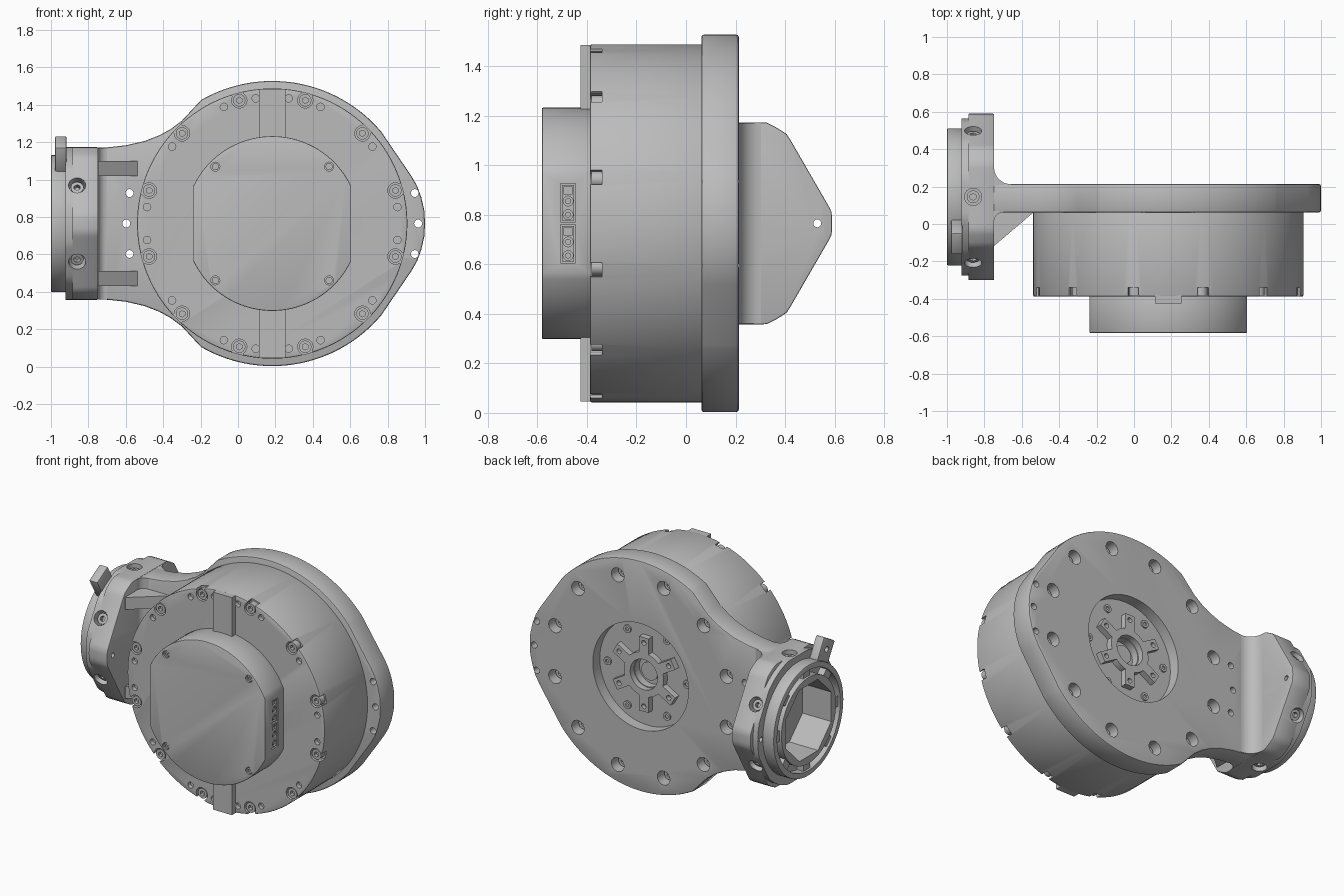
import bpy, bmesh
from math import sin, cos, radians, pi
from mathutils import Vector, Matrix

if "Cube" in bpy.data.objects:
    bpy.data.objects.remove(bpy.data.objects["Cube"], do_unlink=True)

metal = bpy.data.materials.new("machined_grey")
metal.use_nodes = True
GREY = (0.5, 0.5, 0.5, 1)
metal.diffuse_color = GREY
metal.node_tree.nodes["Principled BSDF"].inputs["Base Color"].default_value = GREY

CX, CZ = 0.183, 0.765      # motor axis, runs along y
RY = 0.145                 # coupling axis, runs along x at height CZ


def finish(name, bm):
    bmesh.ops.recalc_face_normals(bm, faces=bm.faces)
    mesh = bpy.data.meshes.new(name)
    bm.to_mesh(mesh)
    bm.free()
    mesh.materials.append(metal)
    ob = bpy.data.objects.new(name, mesh)
    bpy.context.collection.objects.link(ob)
    return ob


def prism(name, outline, axis, a, b):
    """Extrude a 2D outline along an axis from a to b."""
    place = {"x": lambda u, v, t: (t, u, v), "y": lambda u, v, t: (u, t, v),
             "z": lambda u, v, t: (u, v, t)}[axis]
    bm = bmesh.new()
    face = bm.faces.new([bm.verts.new(place(u, v, a)) for u, v in outline])
    new = bmesh.ops.extrude_face_region(bm, geom=[face])["geom"]
    move = Vector(place(0, 0, b - a))
    bmesh.ops.translate(bm, vec=move, verts=[g for g in new if isinstance(g, bmesh.types.BMVert)])
    return finish(name, bm)


def rods(name, items, sides=24):
    """Cylinders given as (start, end, radius), joined in one object."""
    bm = bmesh.new()
    for p, q, r in items:
        p, q = Vector(p), Vector(q)
        rot = (q - p).to_track_quat("Z", "Y").to_matrix().to_4x4()
        bmesh.ops.create_cone(bm, cap_ends=True, segments=sides, radius1=r, radius2=r,
                              depth=(q - p).length, matrix=Matrix.Translation((p + q) / 2) @ rot)
    return finish(name, bm)


def apply(ob, mod):
    bpy.context.view_layer.objects.active = ob
    bpy.ops.object.modifier_apply(modifier=mod.name)


def cut(ob, *cutters):
    for c in cutters:
        m = ob.modifiers.new("cut", "BOOLEAN")
        m.operation, m.solver, m.object = "DIFFERENCE", "EXACT", c
        apply(ob, m)
        bpy.data.objects.remove(c, do_unlink=True)
    return ob


def bevel(ob, width, segments=2):
    m = ob.modifiers.new("bevel", "BEVEL")
    m.width, m.segments, m.limit_method, m.angle_limit = width, segments, "ANGLE", radians(40)
    apply(ob, m)
    return ob


def box(name, x, y, z):
    return prism(name, [(x[0], y[0]), (x[1], y[0]), (x[1], y[1]), (x[0], y[1])], "z", *z)


def motor(r, deg, y):
    return (CX + r * cos(radians(deg)), y, CZ + r * sin(radians(deg)))


def coupling(r, deg, x):
    return (x, RY + r * cos(radians(deg)), CZ + r * sin(radians(deg)))


def arc(cx, cy, r, a, b, n):
    return [(cx + r * cos(radians(a + (b - a) * i / n)), cy + r * sin(radians(a + (b - a) * i / n)))
            for i in range(n + 1)]


def radial(name, r0, r1, half, deg, frame, a, b):
    """Rectangular bar pointing outwards from the motor or coupling axis."""
    c, s = cos(radians(deg)), sin(radians(deg))
    ox, axis = (CX, "y") if frame is motor else (RY, "x")
    pts = [(ox + r * c - w * s, CZ + r * s + w * c)
           for r, w in ((r0, -half), (r1, -half), (r1, half), (r0, half))]
    return prism(name, pts, axis, a, b)


BOLTS = range(15, 360, 30)

# Motor housing with bolt pockets opening through its rim
body = bevel(rods("motor_housing", [(motor(0, 0, -0.388), motor(0, 0, 0.07), 0.7225)], 128), 0.007)
cut(body, rods("pockets", [(motor(0.682, a, -0.5), motor(0.682, a, -0.34), 0.041) for a in BOLTS]))
for a in BOLTS:
    cut(body, radial("rim_slot", 0.69, 0.76, 0.03, a, motor, -0.5, -0.34))
small = [q + s * d for q in (0, 180) for s in (1, -1) for d in (7.5, 37.5, 67.5, 82.5)]
cut(body, rods("pin_holes", [(motor(0.675, a, -0.5), motor(0.675, a, -0.36), 0.02) for a in small], 16))
heads = rods("housing_bolts", [(motor(0.682, a, -0.382), motor(0.682, a, -0.33), 0.033) for a in BOLTS])
cut(heads, rods("sockets", [(motor(0.682, a, -0.5), motor(0.682, a, -0.36), 0.017) for a in BOLTS], 6))

# Raised bars above and below the cap
for side, a in (("upper", 90), ("lower", 270)):
    radial(side + "_front_bar", 0.4, 0.72, 0.07, a, motor, -0.425, -0.38)

# Front cap with two flat sides
half = 25.4
cap_outline = arc(CX, CZ, 0.467, half, 180 - half, 40) + arc(CX, CZ, 0.467, 180 + half, 360 - half, 40)
cap = bevel(prism("front_cap", cap_outline, "y", -0.582, -0.38), 0.006)
corners = range(45, 360, 90)
cut(cap, rods("cap_holes", [(motor(0.43, a, -0.7), motor(0.43, a, -0.565), 0.024) for a in corners], 16))
cap_screws = rods("cap_screws", [(motor(0.43, a, -0.577), motor(0.43, a, -0.56), 0.019) for a in corners], 16)
cut(cap_screws, rods("sockets", [(motor(0.43, a, -0.7), motor(0.43, a, -0.57), 0.01) for a in corners], 6))

# Two sockets in the right-hand flat of the cap
flat = CX + 0.467 * cos(radians(half))
for i, z in enumerate((0.605, 0.77)):
    cut(cap, box("port", (flat - 0.02, flat + 0.1), (-0.506, -0.446), (z, z + 0.155)))
    frame = box("port_insert_%d" % i, (flat - 0.025, flat - 0.004), (-0.5, -0.452), (z + 0.006, z + 0.149))
    cut(frame, box("slot", (flat - 0.015, 1), (-0.494, -0.458), (z + 0.114, z + 0.142)))
    pins = [z + 0.03, z + 0.085]
    cut(frame, rods("pin_wells", [((flat - 0.018, -0.476, p), (1, -0.476, p), 0.02) for p in pins], 16))
    rods("port_pins_%d" % i, [((flat - 0.03, -0.476, p), (flat - 0.006, -0.476, p), 0.012) for p in pins], 12)

# Mounting plate: round, with a blunt point on one side and a neck on the other
top = [(1, 0), (0.996, 0.07), (0.98, 0.14), (0.958, 0.2), (0.93, 0.25)]
top += arc(CX, 0, 0.762, 40, 120, 44)
top += [(-0.3, 0.55), (-0.36, 0.505), (-0.42, 0.472), (-0.5, 0.441), (-0.6, 0.418), (-0.69, 0.408), (-0.76, 0.405)]
outline = [(x, CZ + z) for x, z in top] + [(x, CZ - z) for x, z in reversed(top[1:])]
plate = bevel(prism("mounting_plate", outline, "y", 0.062, 0.213), 0.01)
cut(plate, rods("recess", [(motor(0, 0, 0.14), motor(0, 0, 0.5), 0.35)], 96))
cut(plate, rods("back_bores", [(motor(0.65, a, 0.12), motor(0.65, a, 0.5), 0.046) for a in BOLTS]))
pins = [(x, CZ + z) for x, z in ((-0.58, 0.163), (-0.597, 0), (-0.58, -0.163),
                                 (0.945, 0.163), (0.963, 0), (0.945, -0.163))]
cut(plate, rods("pin_holes", [((x, -0.2, z), (x, 0.5, z), 0.021) for x, z in pins], 20))
backs = rods("plate_bolts", [(motor(0.65, a, 0.1), motor(0.65, a, 0.155), 0.035) for a in BOLTS])
cut(backs, rods("sockets", [(motor(0.65, a, 0.135), motor(0.65, a, 0.5), 0.018) for a in BOLTS], 6))

# Output hub: six-armed spider in the rear recess
cut(plate, rods("hub_bore", [(motor(0, 0, 0.09), motor(0, 0, 0.5), 0.095)], 48))
hub = rods("output_hub", [(motor(0, 0, 0.12), motor(0, 0, 0.18), 0.145)], 64)
cut(hub, rods("hub_bore", [(motor(0, 0, 0), motor(0, 0, 0.5), 0.1)], 48))
rods("hub_core", [(motor(0, 0, 0.08), motor(0, 0, 0.12), 0.06)], 32)
for a in range(30, 390, 60):
    arm = radial("hub_arm", 0.13, 0.245, 0.034, a, motor, 0.13, 0.18)
    cut(arm, rods("hole", [(motor(0.21, a, 0.15), motor(0.21, a, 0.5), 0.016)], 16))
between = range(0, 360, 60)
hub_screws = rods("hub_screws", [(motor(0.29, a, 0.13), motor(0.29, a, 0.15), 0.026) for a in between])
cut(hub_screws, rods("sockets", [(motor(0.29, a, 0.142), motor(0.29, a, 0.5), 0.013) for a in between], 6))

# Side flange: hexagon with rounded corners, turned at right angles to the plate


def rounded_hex(limit):
    pts = []
    for i in range(120):
        a = i * pi / 60
        r = min(limit, 0.408 / cos((a % (pi / 3)) - pi / 6))
        pts.append((RY + r * cos(a), CZ + r * sin(a)))
    return pts


def bore(x0, x1):
    return prism("octagon", arc(RY, CZ, 0.255, 22.5, 337.5, 7), "x", x0, x1)


SIX = range(30, 390, 60)
flange = bevel(prism("side_flange", rounded_hex(0.445), "x", -0.886, -0.748), 0.006)
step = prism("flange_step", rounded_hex(0.42), "x", -0.921, -0.88)
cut(flange, bore(-1.2, -0.79))
cut(step, bore(-1.2, -0.5))
for part in (flange, step):
    cut(part, rods("side_holes", [(coupling(0.33, a, -0.86), coupling(0.6, a, -0.86), 0.046) for a in SIX]))
    cut(part, rods("dowels", [(coupling(0.385, a, -1.2), coupling(0.385, a, -0.5), 0.016) for a in (0, 180)], 16))
side_bolts = rods("flange_bolts", [(coupling(0.31, a, -0.86), coupling(0.385, a, -0.86), 0.034) for a in SIX])
cut(side_bolts, rods("sockets", [(coupling(0.355, a, -0.86), coupling(0.6, a, -0.86), 0.018) for a in SIX], 6))
cut(flange, rods("centre_hole", [(coupling(0, 0, -1), coupling(0, 0, -0.765), 0.022)], 16))

# Coupling ring with a grooved face crossed by short webs
ring = bevel(rods("coupling_ring", [(coupling(0, 0, -1), coupling(0, 0, -0.915), 0.366)], 96), 0.006)
groove = rods("groove", [(coupling(0, 0, -1.1), coupling(0, 0, -0.94), 0.33)], 96)
cut(groove, rods("core", [(coupling(0, 0, -1.2), coupling(0, 0, -0.8), 0.285)], 96))
cut(ring, groove, bore(-1.2, -0.5))
for a in range(0, 360, 45):
    radial("ring_web", 0.275, 0.34, 0.035, a, coupling, -0.985, -0.93)
tab = bevel(radial("locking_tab", 0.35, 0.505, 0.065, 120, coupling, -0.978, -0.916), 0.008)
cut(tab, rods("tab_hole", [(coupling(0.44, 120, -1.2), coupling(0.44, 120, -0.95), 0.018)], 16))

# Fillets and gussets joining plate and flange
prism("rear_fillet", [(-0.76, 0.2), (-0.76, 0.303)] + arc(-0.658, 0.303, 0.09, 180, 270, 12) + [(-0.658, 0.2)],
      "z", CZ - 0.405, CZ + 0.405)
prism("front_fillet", [(-0.76, 0.08), (-0.76, 0.02)] + arc(-0.7, 0.014, 0.048, 180, 90, 8) + [(-0.7, 0.08)],
      "z", CZ - 0.405, CZ + 0.405)
for side, z in (("upper", 0.255), ("lower", -0.335)):
    prism(side + "_gusset", [(-0.76, 0.1), (-0.76, -0.115), (-0.745, -0.115), (-0.535, 0.064), (-0.535, 0.1)],
          "z", CZ + z, CZ + z + 0.08)

# Smooth the round surfaces, keep machined edges crisp
bpy.ops.object.select_all(action="DESELECT")
for ob in bpy.context.collection.objects:
    if ob.type == "MESH" and ob.data.materials and ob.data.materials[0] == metal:
        ob.select_set(True)
        bpy.context.view_layer.objects.active = ob
bpy.ops.object.shade_smooth_by_angle(angle=radians(30))
